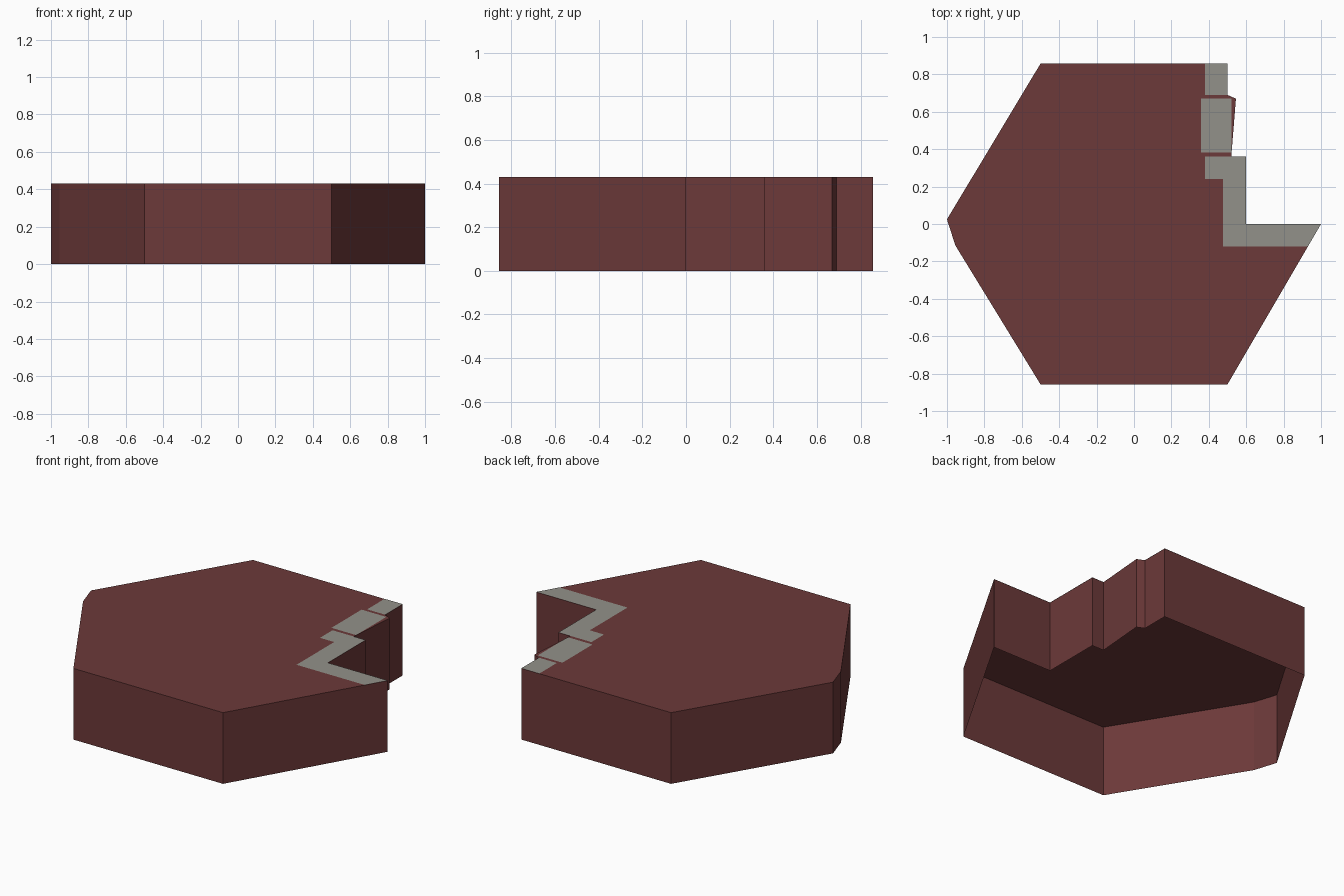
import bpy, bmesh

if "Cube" in bpy.data.objects:
    bpy.data.objects.remove(bpy.data.objects["Cube"])

H = 0.43   # tile height
Y = 0.857  # half depth


def material(name, rgb):
    m = bpy.data.materials.new(name)
    m.diffuse_color = (*rgb, 1.0)
    m.use_nodes = True
    m.node_tree.nodes["Principled BSDF"].inputs["Base Color"].default_value = m.diffuse_color
    return m


def build(name, outlines, z, mat, drop=0.0):
    """Flat polygons at height z, with an open-bottomed skirt if drop > 0."""
    bm = bmesh.new()
    for pts in outlines:
        top = [bm.verts.new((x, y, z)) for x, y in pts]
        bm.faces.new(top)
        if drop:
            low = [bm.verts.new((x, y, z - drop)) for x, y in pts]
            n = len(pts)
            for i in range(n):
                j = (i + 1) % n
                bm.faces.new((top[j], top[i], low[i], low[j]))
    bm.normal_update()
    me = bpy.data.meshes.new(name)
    bm.to_mesh(me)
    bm.free()
    me.materials.append(mat)
    ob = bpy.data.objects.new(name, me)
    bpy.context.collection.objects.link(ob)
    return ob


clay = material("dark red clay", (0.150, 0.041, 0.041))
stone = material("grey stone", (0.290, 0.285, 0.253))

# Hollow hexagonal tile with a stepped notch, counter-clockwise outline
build("hex_tile", [[
    (1, 0), (0.6, 0), (0.6, 0.36), (0.52, 0.36), (0.545, 0.67),
    (0.5, 0.69), (0.5, Y), (-0.5, Y), (-1, 0.025), (-0.955, -0.115),
    (-0.5, -Y), (0.5, -Y)]], H, clay, drop=H)

# Grey edging laid along the notch
build("stone_edging", [
    [(0.38, 0.69), (0.5, 0.69), (0.5, Y), (0.38, Y)],
    [(0.357, 0.382), (0.522, 0.382), (0.522, 0.67), (0.357, 0.67)],
    [(0.38, 0.24), (0.475, 0.24), (0.475, -0.12), (0.93, -0.12), (1, 0),
     (0.6, 0), (0.6, 0.36), (0.38, 0.36)],
], H + 0.001, stone)
